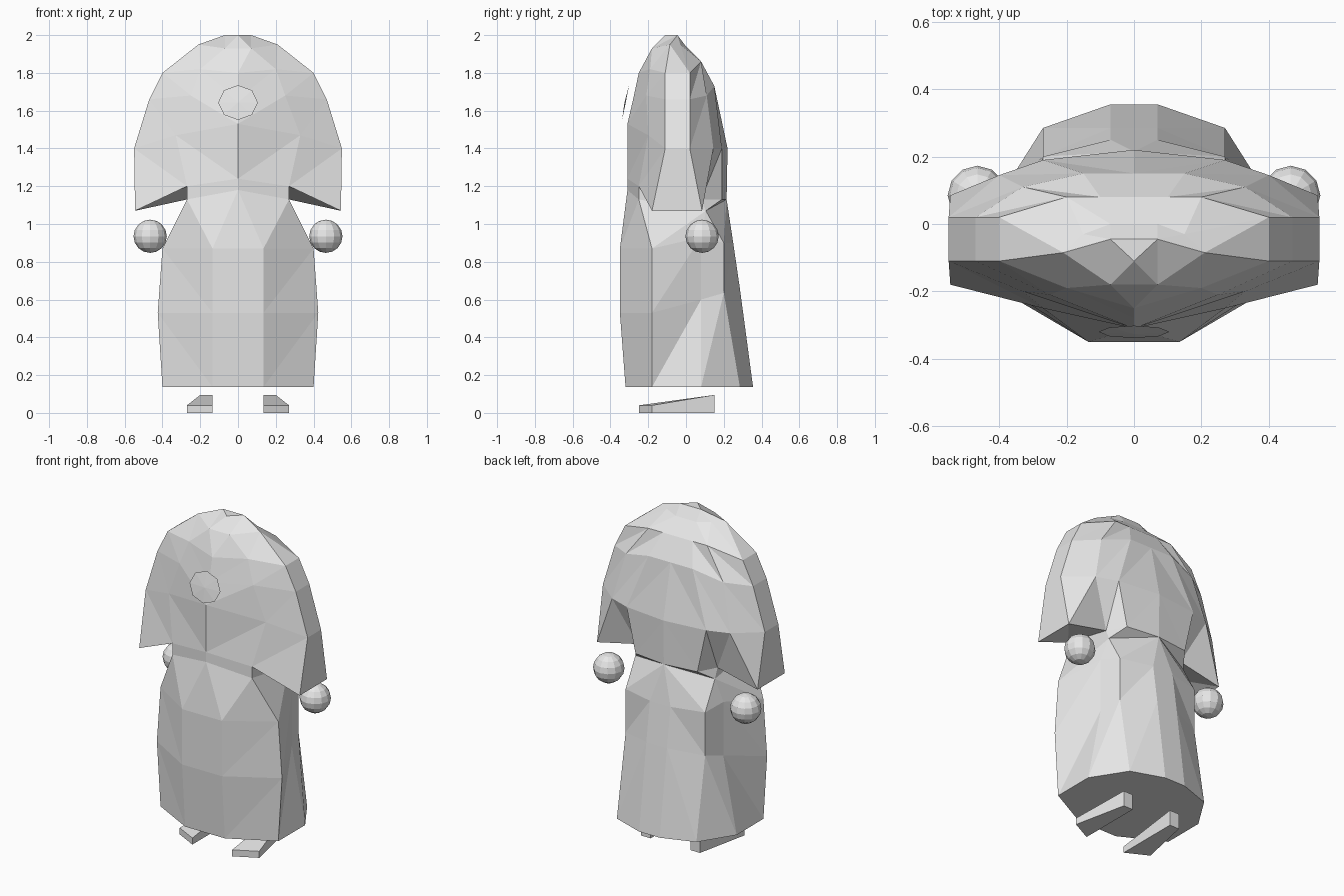
import bpy
import bmesh
from math import cos, sin, pi

# Remove the default cube
default_cube = bpy.data.objects.get("Cube")
if default_cube:
    bpy.data.objects.remove(default_cube, do_unlink=True)

# One plain material for everything
stone = bpy.data.materials.new("stone_grey")
stone.use_nodes = True
colour = (0.8, 0.8, 0.8, 1)
stone.diffuse_color = colour
stone.node_tree.nodes["Principled BSDF"].inputs["Base Color"].default_value = colour


def finish(name, bm):
    """Weld, orient and link a mesh as a flat-shaded object."""
    bmesh.ops.remove_doubles(bm, verts=bm.verts[:], dist=0.001)
    bmesh.ops.recalc_face_normals(bm, faces=bm.faces[:])
    mesh = bpy.data.meshes.new(name)
    bm.to_mesh(mesh)
    bm.free()
    mesh.materials.append(stone)
    obj = bpy.data.objects.new(name, mesh)
    bpy.context.scene.collection.objects.link(obj)
    return obj


def mirror_across_x(obj):
    mirror = obj.modifiers.new("mirror", "MIRROR")
    mirror.use_axis[0] = True
    mirror.use_clip = True
    mirror.merge_threshold = 0.001
    return obj


def column(x, profile):
    """Turn a list of (y, z) pairs into points at one x."""
    return [(x, y, z) for y, z in profile]


def skin_columns(name, columns, cap_bottom=False):
    """Join neighbouring columns of points with triangles, then mirror."""
    bm = bmesh.new()
    grid = [[bm.verts.new(point) for point in col] for col in columns]
    for left, right in zip(grid, grid[1:]):
        for row in range(len(left) - 1):
            bm.faces.new((left[row], right[row], right[row + 1]))
            bm.faces.new((left[row], right[row + 1], left[row + 1]))
    if cap_bottom:
        bm.faces.new([col[0] for col in grid])
    return mirror_across_x(finish(name, bm))


# Shared points where the robe meets the hood
throat = (0, -.31, 1.18)
chest = (.27, -.25, 1.13)
armpit = (.27, .08, 1.13)
collar = (.27, .105, 1.07)
shoulder_blade = (.21, .19, 1.13)
nape = (0, .215, 1.13)
hood_peak = (0, -.31, 1.24)
hood_corner = (.27, -.25, 1.2)

# Robe and neck: columns from the front centre round to the back centre
hem = .137
front_profile = [(-.32, hem), (-.35, .53), (-.35, .87)]
back_profile = [(.355, hem), (.285, .66), (.25, .9)]
side_front = [(.4, -.18, hem), (.425, -.18, .53), (.4, -.18, .87)]
side_back = [(.4, .08, hem), (.31, .08, .6), (.31, .08, .93)]
back_corner = column(.27, [(.285, hem), (.2, .635), (.2, .9)])
skin_columns("robe", [
    column(0, front_profile) + [throat, hood_peak],
    column(.135, front_profile) + [throat, hood_peak],
    side_front + [chest, hood_corner],
    side_back + [collar, armpit],
    back_corner + [collar, shoulder_blade],
    column(.07, back_profile) + [nape, nape],
    column(0, back_profile) + [nape, nape],
], cap_bottom=True)

# Hood: columns from underside to crown, front ridge round to the back
crown_edge = (.07, -.045, 2)
crown_back = (0, -.045, 2)
temple = (.21, -.085, 1.95)
front_ridge = [hood_peak] + column(0, [(-.31, 1.53), (-.28, 1.66), (-.25, 1.8),
                                       (-.18, 1.93), (-.11, 2)])
cheek = [hood_corner, (.33, -.2, 1.47), (.25, -.21, 1.68),
         (.2, -.19, 1.82), (.07, -.18, 1.93), (0, -.11, 2)]
rim_outline = [(.55, 1.4), (.47, 1.66), (.4, 1.8)]
rim_front = [(x, -.11, z) for x, z in rim_outline]
rim_back = [(x, .02, z) for x, z in rim_outline]
rim_top = [temple, crown_edge]
notch_outer = (.4, .145, 1.4)
notch_inner = (.27, .19, 1.4)
back_outer = [(.33, .11, 1.68), (.2, .08, 1.86), (.15, -.03, 1.95), crown_edge]
back_inner = [(.15, .15, 1.73), (.1, .08, 1.86), (.07, 0, 1.94), crown_edge]
back_centre = column(0, [(.22, 1.4), (.15, 1.73), (.08, 1.86), (0, 1.94)])
skin_columns("hood", [
    [hood_peak] + front_ridge,
    [hood_corner] + cheek,
    [hood_corner, (.545, -.18, 1.07)] + rim_front + rim_top,
    [armpit, (.545, .085, 1.07)] + rim_back + rim_top,
    [armpit, notch_outer, notch_outer] + back_outer,
    [armpit, notch_inner, notch_inner] + back_inner,
    [shoulder_blade, shoulder_blade, notch_inner] + back_inner,
    [nape, nape] + back_centre + [crown_back],
])

# Flat top of the hood between the two crown edges
bm = bmesh.new()
bm.faces.new([bm.verts.new(p) for p in (front_ridge[-1], crown_edge, crown_back)])
mirror_across_x(finish("crown", bm))

# Forehead disc: a thin, leaning octagon
bm = bmesh.new()
sides = 8
rim = []
for i in range(sides):
    angle = 2 * pi * i / sides
    rise = .092 * cos(angle)
    rim.append(bm.verts.new((.105 * sin(angle), -.32 + rise * .2, 1.643 + rise)))
for bulge in (-.006, .001):
    hub = bm.verts.new((0, -.32 + bulge, 1.643))
    for i in range(sides):
        bm.faces.new((hub, rim[i], rim[(i + 1) % sides]))
finish("forehead_disc", bm)

# Feet: wedges that taper towards the heel
bm = bmesh.new()
outline = [(.135, -.25, .04), (.27, -.18, .04), (.2, .15, .095), (.135, .15, .095)]
sole = [bm.verts.new((x, y, 0)) for x, y, z in outline]
instep = [bm.verts.new(point) for point in outline]
bm.faces.new(sole)
bm.faces.new(instep)
for i in range(len(outline)):
    j = (i + 1) % len(outline)
    bm.faces.new((sole[i], sole[j], instep[j], instep[i]))
mirror_across_x(finish("feet", bm))

# Hands: floating faceted balls
for side, label in ((1, "left"), (-1, "right")):
    bm = bmesh.new()
    bmesh.ops.create_uvsphere(bm, u_segments=12, v_segments=8, radius=.088)
    bmesh.ops.translate(bm, verts=bm.verts[:], vec=(side * .465, .085, .935))
    finish(label + "_hand", bm)
